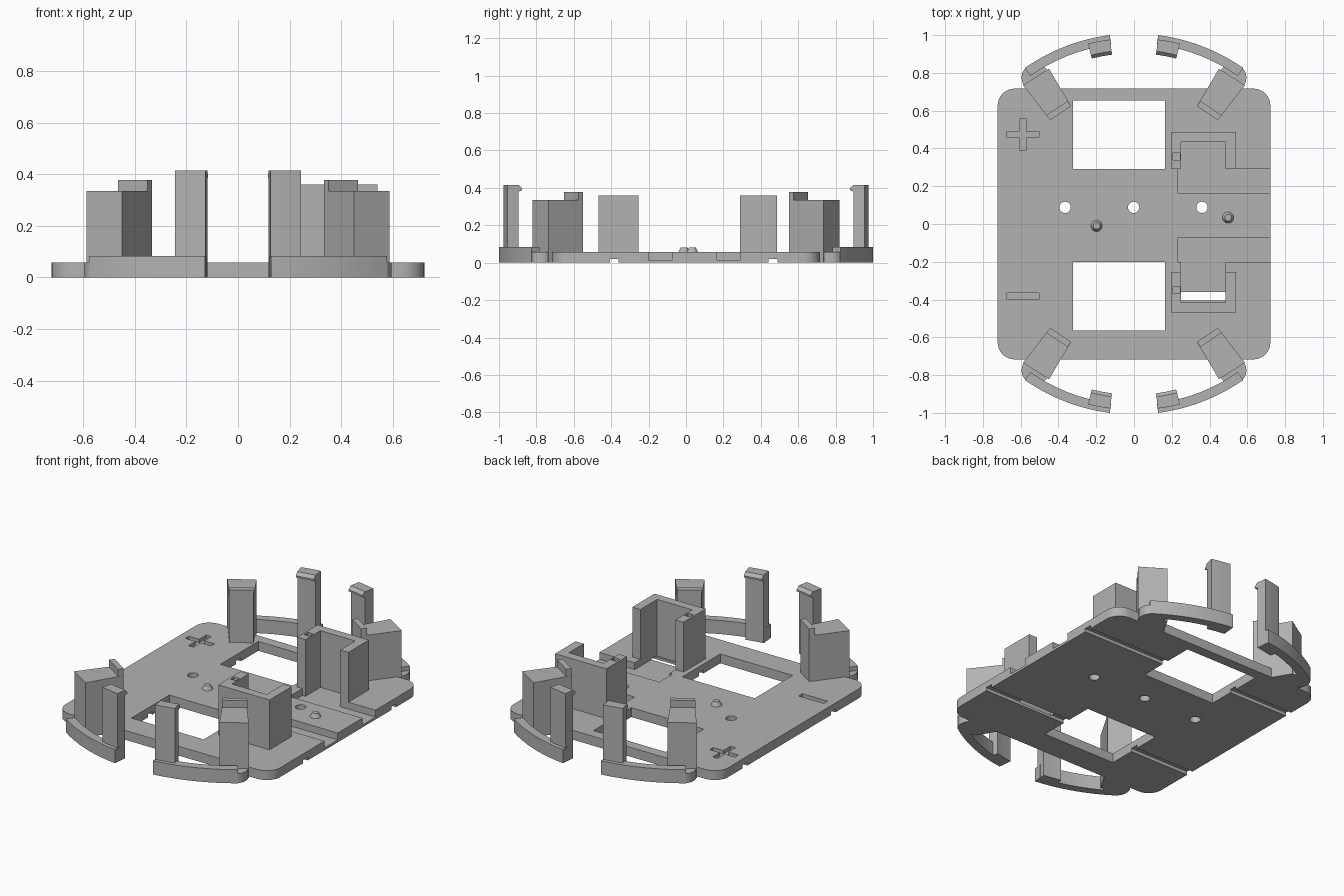
import bpy, bmesh
from math import sin, cos, radians, pi

cube = bpy.data.objects.get("Cube")
if cube:
    bpy.data.objects.remove(cube, do_unlink=True)

grey = bpy.data.materials.new("plain_grey")
grey.use_nodes = True
grey.diffuse_color = (0.45, 0.45, 0.45, 1)
grey.node_tree.nodes["Principled BSDF"].inputs["Base Color"].default_value = (0.45, 0.45, 0.45, 1)


def prism(name, points, z0, z1, top_scale=1.0):
    """Extrude a plan outline from z0 to z1, optionally tapering to its middle."""
    bm = bmesh.new()
    cx = sum(p[0] for p in points) / len(points)
    cy = sum(p[1] for p in points) / len(points)
    low = [bm.verts.new((x, y, z0)) for x, y in points]
    high = [bm.verts.new((cx + (x - cx) * top_scale, cy + (y - cy) * top_scale, z1))
            for x, y in points]
    bm.faces.new(low)
    bm.faces.new(high)
    for i in range(len(points)):
        j = (i + 1) % len(points)
        bm.faces.new((low[i], low[j], high[j], high[i]))
    return finish(name, bm)


def finish(name, bm):
    bmesh.ops.recalc_face_normals(bm, faces=bm.faces)
    mesh = bpy.data.meshes.new(name)
    bm.to_mesh(mesh)
    bm.free()
    mesh.materials.append(grey)
    ob = bpy.data.objects.new(name, mesh)
    bpy.context.collection.objects.link(ob)
    return ob


def rect(x0, x1, y0, y1):
    return [(x0, y0), (x1, y0), (x1, y1), (x0, y1)]


def circle(x, y, r, n=32):
    return [(x + r * cos(2 * pi * i / n), y + r * sin(2 * pi * i / n)) for i in range(n)]


def cut(target, outlines):
    """Cut prisms given as (outline, z0, z1) out of the target."""
    for outline, z0, z1 in outlines:
        cutter = prism("cutter", outline, z0, z1)
        cutter.hide_render = True
        mod = target.modifiers.new("cut", 'BOOLEAN')
        mod.operation = 'DIFFERENCE'
        mod.solver = 'EXACT'
        mod.object = cutter
        with bpy.context.temp_override(object=target, active_object=target):
            bpy.ops.object.modifier_apply(modifier=mod.name)
        bpy.data.objects.remove(cutter, do_unlink=True)


def smooth(ob):
    bpy.ops.object.select_all(action='DESELECT')
    ob.select_set(True)
    bpy.context.view_layer.objects.active = ob
    bpy.ops.object.shade_smooth_by_angle(angle=radians(30))


# Base plate with rounded corners
TOP = 0.057
W, D, R = 0.722, 0.717, 0.09
outline = []
for k, (sx, sy) in enumerate([(1, 1), (-1, 1), (-1, -1), (1, -1)]):
    for i in range(9):
        a = radians(90 * k + 90 * i / 8)
        outline.append((sx * (W - R) + R * cos(a), sy * (D - R) + R * sin(a)))
plate = prism("base_plate", outline, 0, TOP)

# Windows, screw holes, wiring channels, polarity marks, underside grooves
cuts = [(rect(-0.322, 0.165, 0.29, 0.655), -1, 1),
        (rect(-0.322, 0.165, -0.565, -0.2), -1, 1)]
cuts += [(circle(x, 0.088, 0.03), -1, 1) for x in (-0.365, -0.002, 0.36)]
cuts += [([(0.23, 0.165), (1, 0.165), (1, 0.29), (0.485, 0.29),
           (0.485, 0.434), (0.25, 0.434), (0.25, 0.29), (0.23, 0.29)], 0.015, 1),
         ([(0.23, -0.073), (1, -0.073), (1, -0.2), (0.485, -0.2),
           (0.485, -0.416), (0.25, -0.416), (0.25, -0.2), (0.23, -0.2)], 0.015, 1)]
h, v = 0.085, 0.017
cross = [(h, v), (v, v), (v, h), (-v, h), (-v, v), (-h, v),
         (-h, -v), (-v, -v), (-v, -h), (v, -h), (v, -v), (h, -v)]
cuts += [([(x - 0.588, y + 0.474) for x, y in cross], 0.035, 1),
         (rect(-0.673, -0.503, -0.4, -0.364), 0.035, 1)]
cuts += [(rect(-1, 1, y - 0.023, y + 0.023), -1, 0.02) for y in (-0.383, 0.465)]
cut(plate, cuts)
smooth(plate)

# Small pegs on the plate
for i, (x, y) in enumerate([(-0.198, -0.01), (0.498, 0.034)]):
    smooth(prism(f"peg_{i + 1}", circle(x, y, 0.035), TOP - 0.01, 0.082, 0.5))

# U-shaped holders, open towards the middle
for name, y_open, y_in, y_out, y_hole in [("back_holder", 0.29, 0.434, 0.487, 0.358),
                                          ("front_holder", -0.255, -0.416, -0.468, -0.35)]:
    holder = prism(name, [(0.195, y_open), (0.25, y_open), (0.25, y_in), (0.485, y_in),
                          (0.485, y_open), (0.54, y_open), (0.54, y_out), (0.195, y_out)],
                   TOP - 0.005, 0.36)
    cut(holder, [(rect(0.207, 0.243, y_hole - 0.018, y_hole + 0.018), 0.31, 1)])


def ring(r0, r1, a0, a1, sx, sy, n=14):
    """Plan outline of an arc band, angles measured from the y axis."""
    angles = [radians(a0 + (a1 - a0) * i / n) for i in range(n + 1)]
    return ([(sx * r1 * sin(a), sy * r1 * cos(a)) for a in angles]
            + [(sx * r0 * sin(a), sy * r0 * cos(a)) for a in reversed(angles)])


def snap_clip(name, sx, sy):
    """Upright with an inward hook, a side profile swept round the centre."""
    profile = [(0.925, 0), (0.985, 0), (0.985, 0.415), (0.922, 0.415),
               (0.904, 0.397), (0.904, 0.387), (0.925, 0.38)]
    bm = bmesh.new()
    rows = []
    for i in range(5):
        a = radians(7.4 + 6.9 * i / 4)
        rows.append([bm.verts.new((sx * r * sin(a), sy * r * cos(a), z)) for r, z in profile])
    bm.faces.new(rows[0])
    bm.faces.new(rows[-1])
    n = len(profile)
    for a, b in zip(rows, rows[1:]):
        for i in range(n):
            j = (i + 1) % n
            bm.faces.new((a[i], a[j], b[j], b[i]))
    return finish(name, bm)


# Corner sets: support post with lip, lobe, curved spring arm and clip
for sx, sx_name in ((-1, "right"), (1, "left")):
    for sy, sy_name in ((-1, "front"), (1, "back")):
        tag = f"{sy_name}_{sx_name}"

        def flip(points):
            return [(sx * x, sy * y) for x, y in points]

        prism("post_" + tag, flip([(0.333, 0.624), (0.444, 0.55), (0.587, 0.735), (0.45, 0.822)]),
              0, 0.335)
        prism("post_lip_" + tag, flip([(0.333, 0.624), (0.444, 0.55), (0.465, 0.575), (0.351, 0.651)]),
              0.33, 0.378)
        smooth(prism("lobe_" + tag, flip(circle(0.522, 0.775, 0.073)), 0, TOP))
        smooth(prism("spring_arm_" + tag, ring(0.957, 1.008, 7.3, 35, sx, sy), 0, 0.083))
        smooth(snap_clip("clip_" + tag, sx, sy))
